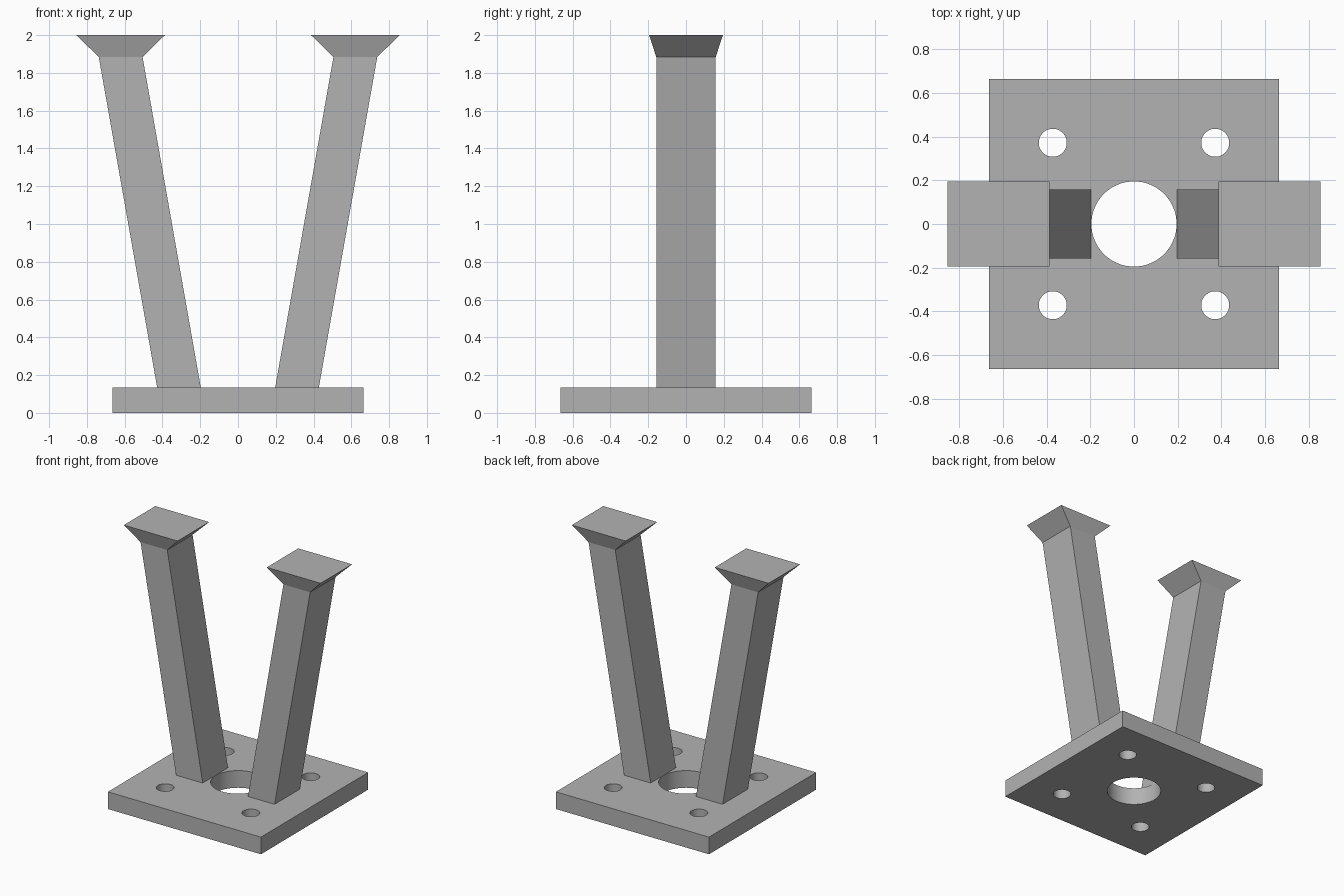
import bpy
import bmesh

default_cube = bpy.data.objects.get("Cube")
if default_cube:
    bpy.data.objects.remove(default_cube, do_unlink=True)

grey = bpy.data.materials.new("plain grey")
grey.use_nodes = True
colour = (0.45, 0.45, 0.45, 1)
grey.diffuse_color = colour
grey.node_tree.nodes["Principled BSDF"].inputs["Base Color"].default_value = colour

PLATE_HALF = 0.665
PLATE_TOP = 0.135


def select_only(obj):
    bpy.ops.object.select_all(action="DESELECT")
    obj.select_set(True)
    bpy.context.view_layer.objects.active = obj


def drill(target, x, y, radius):
    """Cut a round hole straight down through the target."""
    bpy.ops.mesh.primitive_cylinder_add(
        vertices=64, radius=radius, depth=1, location=(x, y, 0))
    cutter = bpy.context.object
    cutter.name = "hole_cutter"
    cutter.hide_render = True
    cut = target.modifiers.new("hole", "BOOLEAN")
    cut.operation = "DIFFERENCE"
    cut.solver = "EXACT"
    cut.object = cutter
    select_only(target)
    bpy.ops.object.modifier_apply(modifier=cut.name)
    bpy.data.objects.remove(cutter, do_unlink=True)


def loft(name, sections):
    """Join rectangles given as (z, inner x, outer x, half depth)."""
    bm = bmesh.new()
    rings = []
    for z, x0, x1, d in sections:
        corners = ((x0, -d), (x1, -d), (x1, d), (x0, d))
        rings.append([bm.verts.new((x, y, z)) for x, y in corners])
    for low, high in zip(rings, rings[1:]):
        for i in range(4):
            j = (i + 1) % 4
            bm.faces.new((low[i], low[j], high[j], high[i]))
    bm.faces.new(rings[0][::-1])
    bm.faces.new(rings[-1])
    bmesh.ops.recalc_face_normals(bm, faces=bm.faces)
    mesh = bpy.data.meshes.new(name)
    bm.to_mesh(mesh)
    bm.free()
    mesh.materials.append(grey)
    obj = bpy.data.objects.new(name, mesh)
    bpy.context.collection.objects.link(obj)
    return obj


# Square base plate with a centre bore and four bolt holes
plate = loft("base_plate", [
    (0, -PLATE_HALF, PLATE_HALF, PLATE_HALF),
    (PLATE_TOP, -PLATE_HALF, PLATE_HALF, PLATE_HALF)])
drill(plate, 0, 0, 0.195)
for sx in (-1, 1):
    for sy in (-1, 1):
        drill(plate, sx * 0.372, sy * 0.372, 0.064)
select_only(plate)
bpy.ops.object.shade_smooth_by_angle()

# Leaning arms with flared heads
for side, s in (("left", 1), ("right", -1)):
    loft(side + "_arm", [
        (PLATE_TOP, s * 0.197, s * 0.428, 0.157),
        (1.883, s * 0.505, s * 0.737, 0.157),
        (2.0, s * 0.387, s * 0.855, 0.195)])
